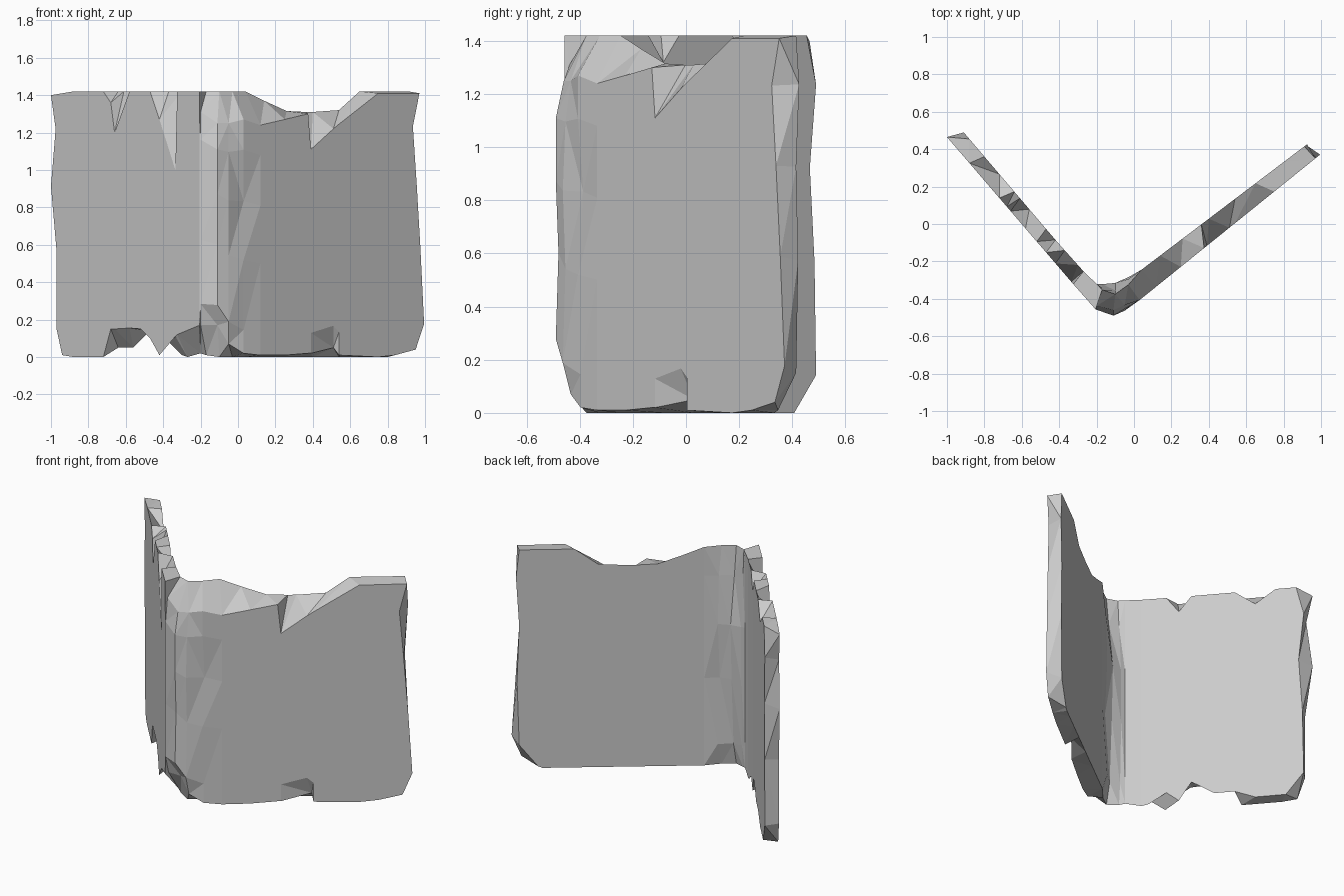
import bpy, bmesh

# Plan outlines of the V-shaped wall: outer (front) face and inner (back) face
FRONT = [(-1, .465), (-.21, -.455), (-.11, -.49), (-.03, -.455), (1, .375)]
BACK = [(-.97, .56), (-.42, -.085), (-.21, -.32), (-.10, -.325), (-.02, -.29), (.95, .445)]
ROWS = [0, .1, .4, .65, .87, 1]


def plan_y(line, x):
    for (x0, y0), (x1, y1) in zip(line, line[1:]):
        if x <= x1 or (x1, y1) == line[-1]:
            return y0 + (y1 - y0) * (x - x0) / (x1 - x0)


def column(bm, line, x, z0, z1, push):
    """Vertical run of points on one face; x and push may vary by row."""
    xs = x if isinstance(x, list) else [x] * 6
    ps = push if push else [0] * 6
    return [bm.verts.new((a, plan_y(line, a) + p, z0 + (z1 - z0) * t))
            for a, p, t in zip(xs, ps, ROWS)]


# Stations along the wall: front x, bottom, top | back x, bottom, top
left_end_f = [-.94, -.97, -.97, -1.0, -.975, -1.0]
left_end_b = [-.84, -.91, -.905, -.89, -.91, -.88]
right_end_f = [.95, .995, .975, .955, .935, .97]
right_end_b = [.82, .91, .92, .91, .925, .91]
stations = [
    (left_end_f, .01, 1.40, left_end_b, 0, 1.42),
    (-.88, 0, 1.42, -.80, 0, 1.42),
    (-.72, 0, 1.42, -.72, 0, 1.33),
    (-.68, .15, 1.36, -.64, .05, 1.42),
    (-.66, .15, 1.20, -.61, .05, 1.42),
    (-.58, .155, 1.42, -.56, .05, 1.42),
    (-.52, .15, 1.42, -.47, .14, 1.42),
    (-.47, .10, 1.42, -.42, .02, 1.32),
    (-.42, .01, 1.27, -.37, .08, 1.42),
    (-.335, .11, 1.00, -.30, .01, 1.42),
    (-.325, .12, 1.42, -.27, 0, 1.42),
    (-.205, .17, 1.42, -.20, .02, 1.42),
    (-.20, .17, 1.31, -.17, .01, 1.42),
    (-.11, .17, 1.25, -.10, 0, 1.42),
    (-.05, .07, 1.25, -.03, 0, 1.42),
    (.03, .02, 1.27, .04, 0, 1.42),
    (.12, .01, 1.24, .14, 0, 1.37),
    (.25, .01, 1.27, .26, 0, 1.315),
    (.375, .02, 1.30, .36, 0, 1.31),
    (.39, .02, 1.11, .40, 0, 1.31),
    (.51, .05, 1.22, .54, 0, 1.32),
    (.54, .01, 1.245, .65, 0, 1.42),
    (.75, 0, 1.41, .75, 0, 1.42),
    (.84, .01, 1.41, .80, 0, 1.42),
    (right_end_f, .04, 1.41, right_end_b, .01, 1.42),
]
# Local chips: row offsets in y, keyed by station index
front_push = {12: [.03, 0, 0, 0, 0, .02], 13: [.06, 0, .01, 0, 0, .03],
              14: [.03, 0, .01, 0, .01, .03], 15: [.01, .01, 0, .02, 0, 0],
              20: [.05, 0, 0, 0, 0, 0]}
back_push = {12: [-.02, -.01, 0, 0, -.02, -.03], 13: [-.05, -.02, .0, .01, -.03, -.05],
             14: [-.03, .01, -.01, .01, 0, -.03]}

# Build the wall as one loft of closed rings with capped ends
bm = bmesh.new()
rings = []
for i, (fx, f0, f1, bx, b0, b1) in enumerate(stations):
    f = column(bm, FRONT, fx, f0, f1, front_push.get(i))
    b = column(bm, BACK, bx, b0, b1, back_push.get(i))
    rings.append(f + b[::-1])
for a, b in zip(rings, rings[1:]):
    for k in range(12):
        n = (k + 1) % 12
        bm.faces.new((a[k], b[k], b[n], a[n]))
for r in (rings[0], rings[-1]):
    for k in range(5):
        bm.faces.new((r[k], r[k + 1], r[10 - k], r[11 - k]))
bmesh.ops.recalc_face_normals(bm, faces=bm.faces)
bmesh.ops.triangulate(bm, faces=bm.faces)

mesh = bpy.data.meshes.new("corner_stone_wall")
bm.to_mesh(mesh)
bm.free()
wall = bpy.data.objects.new("corner_stone_wall", mesh)
bpy.context.collection.objects.link(wall)
